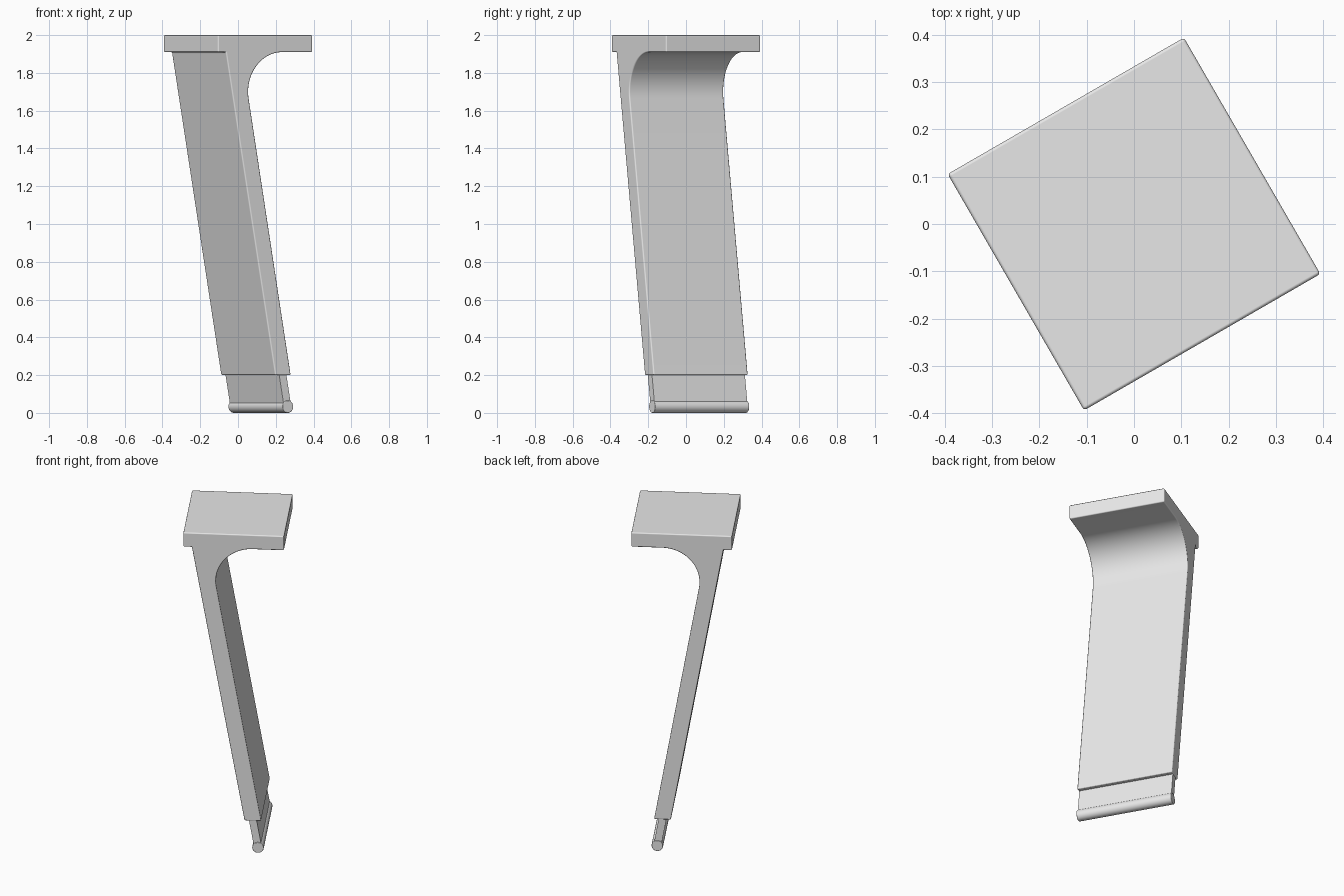
import bpy, bmesh, math
from mathutils import Matrix

if "Cube" in bpy.data.objects:
    bpy.data.objects.remove(bpy.data.objects["Cube"])

HALF = 0.2885                       # half width of plate and leg
LEAN = math.tan(math.radians(10))   # leg lean
TURN = Matrix.Rotation(math.radians(30), 4, 'Z')

grey = bpy.data.materials.new("plain grey")
grey.diffuse_color = (0.8, 0.8, 0.8, 1)
grey.use_nodes = True
grey.node_tree.nodes["Principled BSDF"].inputs["Base Color"].default_value = grey.diffuse_color


def extrude_profile(name, profile, half, bevel=0.0):
    """Extrude a side profile (u, z) across the width, then turn it 30 degrees."""
    bm = bmesh.new()
    face = bm.faces.new([bm.verts.new((u, -half, z)) for u, z in profile])
    ret = bmesh.ops.extrude_face_region(bm, geom=[face])
    verts = [g for g in ret["geom"] if isinstance(g, bmesh.types.BMVert)]
    bmesh.ops.translate(bm, verts=verts, vec=(0, 2 * half, 0))
    bmesh.ops.recalc_face_normals(bm, faces=bm.faces[:])
    bmesh.ops.transform(bm, matrix=TURN, verts=bm.verts[:])
    mesh = bpy.data.meshes.new(name)
    bm.to_mesh(mesh)
    bm.free()
    mesh.materials.append(grey)
    obj = bpy.data.objects.new(name, mesh)
    bpy.context.collection.objects.link(obj)
    bpy.ops.object.select_all(action='DESELECT')
    obj.select_set(True)
    bpy.context.view_layer.objects.active = obj
    bpy.ops.object.shade_smooth_by_angle(angle=math.radians(30))
    if bevel:
        mod = obj.modifiers.new("soft edges", 'BEVEL')
        mod.width = bevel
        mod.segments = 3
        mod.limit_method = 'ANGLE'
        mod.angle_limit = math.radians(30)
        mod.harden_normals = True
    return obj


def centre(z):
    """Middle of the leaning leg at height z."""
    return 0.11 + (0.2 - z) * LEAN


# Top plate and leaning leg with a rounded bracket under the plate
R = 0.21
arc = [(0.108 + R * math.cos(math.radians(a)), 1.70 + R * math.sin(math.radians(a)))
       for a in range(190, 89, -5)]
body = [(-HALF, 2.0), (-HALF, 1.91), (centre(1.91) - 0.048, 1.91),
        (centre(0.2) - 0.048, 0.2), (centre(0.2) + 0.048, 0.2)]
body += arc + [(HALF, 1.91), (HALF, 2.0)]
extrude_profile("plate_and_leg", body, HALF, 0.007)

# Thin tab below the leg
T = 0.022
tab = [(centre(0.22) - T, 0.22), (centre(0.04) - T, 0.04),
       (centre(0.04) + T, 0.04), (centre(0.22) + T, 0.22)]
extrude_profile("lower_tab", tab, 0.284)

# Round foot rod
r = 0.033
rod = [(centre(r) + r * math.cos(math.tau * i / 32), r + r * math.sin(math.tau * i / 32))
       for i in range(32)]
extrude_profile("foot_rod", rod, HALF, 0.004)
